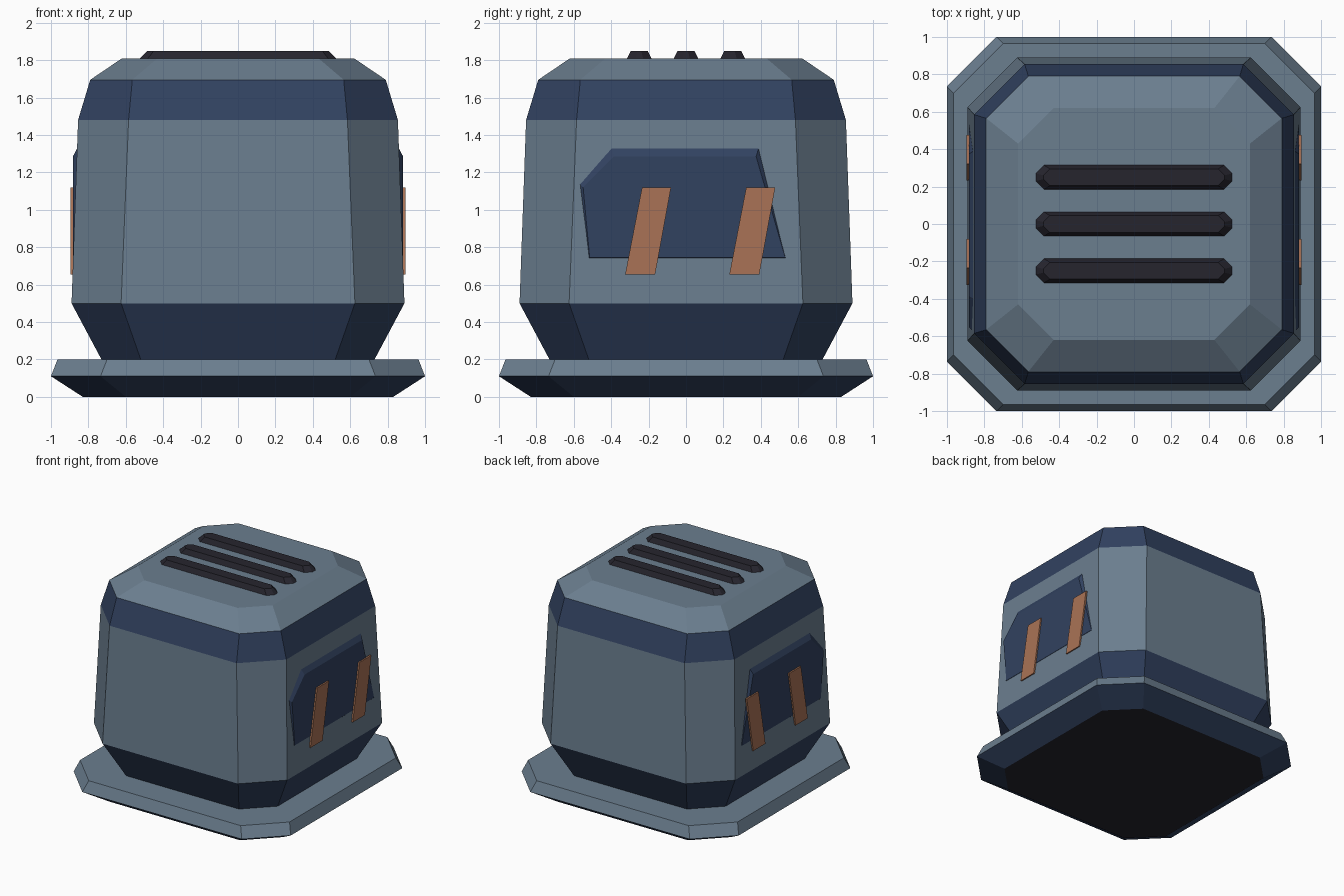
import bpy
import bmesh

cube = bpy.data.objects.get("Cube")
if cube:
    bpy.data.objects.remove(cube, do_unlink=True)


def make_material(name, rgb):
    mat = bpy.data.materials.new(name)
    mat.use_nodes = True
    color = (*rgb, 1)
    mat.diffuse_color = color
    mat.node_tree.nodes["Principled BSDF"].inputs["Base Color"].default_value = color
    return mat


STEEL = make_material("steel blue", (0.147, 0.209, 0.275))
NAVY = make_material("navy", (0.031, 0.054, 0.117))
COPPER = make_material("copper", (0.40, 0.171, 0.093))
BLACK = make_material("near black", (0.019, 0.018, 0.027))


def loft(name, rings, bands, bottom, top, mirror=False):
    """Skin a stack of rings; one material per band plus the two caps."""
    mesh = bpy.data.meshes.new(name)
    obj = bpy.data.objects.new(name, mesh)
    bpy.context.collection.objects.link(obj)
    mats = list(dict.fromkeys([*bands, bottom, top]))
    for mat in mats:
        mesh.materials.append(mat)
    bm = bmesh.new()
    loops = [[bm.verts.new(p) for p in ring] for ring in rings]
    for low, high, mat in zip(loops, loops[1:], bands):
        for i in range(len(low)):
            j = (i + 1) % len(low)
            face = bm.faces.new((low[i], low[j], high[j], high[i]))
            face.material_index = mats.index(mat)
    bm.faces.new(loops[0][::-1]).material_index = mats.index(bottom)
    bm.faces.new(loops[-1]).material_index = mats.index(top)
    bmesh.ops.recalc_face_normals(bm, faces=bm.faces)
    bm.to_mesh(mesh)
    bm.free()
    if mirror:
        mod = obj.modifiers.new("Mirror", "MIRROR")
        mod.use_mirror_merge = False
    return obj


def octagon(hx, hy, cut, z, cy=0):
    """Rectangle with four cut corners."""
    a, b = hx - cut, hy - cut
    pts = [(hx, -b), (hx, b), (a, hy), (-a, hy),
           (-hx, b), (-hx, -b), (-a, -hy), (a, -hy)]
    return [(x, y + cy, z) for x, y in pts]


def stack(levels):
    return [octagon(h, h, cut, z) for z, h, cut in levels]


# Flared base plate
loft("base_plate", stack([(0, 0.83, 0.23), (0.11, 1.0, 0.265), (0.2, 0.965, 0.265)]),
     [NAVY, STEEL], BLACK, STEEL)

# Main housing with dark lower skirt and upper band
loft("housing", stack([(0.2, 0.73, 0.21), (0.5, 0.89, 0.265), (1.48, 0.855, 0.27),
                       (1.695, 0.79, 0.225), (1.81, 0.62, 0.19)]),
     [NAVY, STEEL, NAVY, STEEL], NAVY, STEEL)

# Three raised vent bars on the roof
for i in range(3):
    cy = (i - 1) * 0.25
    loft(f"vent_bar_{i + 1}",
         [octagon(0.53, 0.067, 0.045, 1.805, cy), octagon(0.485, 0.045, 0.035, 1.85, cy)],
         [BLACK], BLACK, BLACK)


def wall_x(z):
    return 0.89 - (z - 0.5) * 0.0357


# Bevelled side panels that run out into the sloping wall
outer = [(-0.525, 0.74), (0.535, 0.74), (0.39, 1.335), (-0.40, 1.335), (-0.57, 1.14)]
inner = [(-0.515, 0.745), (0.53, 0.745), (0.375, 1.285), (-0.385, 1.285), (-0.55, 1.12)]
loft("side_panel",
     [[(wall_x(z) - 0.004, y, z) for y, z in outer], [(0.883, y, z) for y, z in inner]],
     [NAVY], NAVY, NAVY, mirror=True)

# Slanted stripes across the panels
stripe = [(-0.325, 0.655), (-0.165, 0.655), (-0.08, 1.12), (-0.235, 1.12)]
for name, shift in (("front_stripe", 0), ("rear_stripe", 0.557)):
    loft(name, [[(x, y + shift, z) for y, z in stripe] for x in (0.88, 0.895)],
         [COPPER], COPPER, COPPER, mirror=True)
